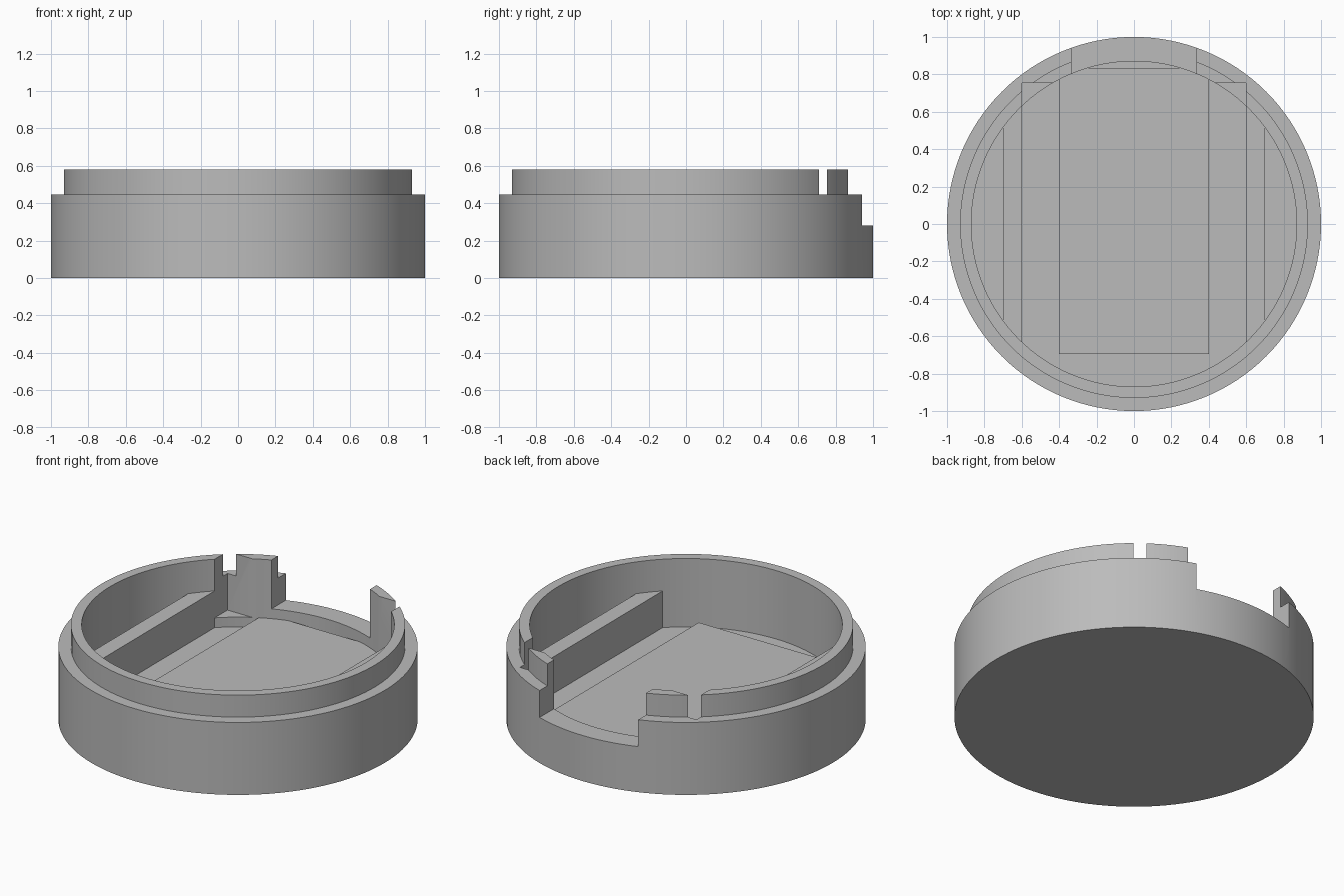
import bpy, bmesh, math
from mathutils import Vector

old = bpy.data.objects.get("Cube")
if old:
    bpy.data.objects.remove(old, do_unlink=True)

# Single flat material
grey = bpy.data.materials.new("plain_grey")
grey.use_nodes = True
colour = (0.5, 0.5, 0.5, 1)
grey.diffuse_color = colour
grey.node_tree.nodes["Principled BSDF"].inputs["Base Color"].default_value = colour

FLOOR, DECK, RAIL_TOP = 0.16, 0.22, 0.385
BODY_TOP, LIP_TOP, NOTCH = 0.445, 0.58, 0.28
OUTER, LIP, BORE = 1.0, 0.93, 0.87


def add_object(name, bm):
    bmesh.ops.recalc_face_normals(bm, faces=bm.faces)
    mesh = bpy.data.meshes.new(name)
    bm.to_mesh(mesh)
    bm.free()
    mesh.materials.append(grey)
    obj = bpy.data.objects.new(name, mesh)
    bpy.context.collection.objects.link(obj)
    return obj


def box(name, x0, x1, y0, y1, z0, z1):
    bm = bmesh.new()
    bmesh.ops.create_cube(bm, size=1)
    low, high = Vector((x0, y0, z0)), Vector((x1, y1, z1))
    for v in bm.verts:
        v.co = (low + high) / 2 + v.co * (high - low)
    return add_object(name, bm)


def lathe(name, profile, steps=128):
    bm = bmesh.new()
    verts = [bm.verts.new((r, 0, z)) for r, z in profile]
    edges = [bm.edges.new(pair) for pair in zip(verts, verts[1:])]
    bmesh.ops.spin(bm, geom=verts + edges, cent=(0, 0, 0), axis=(0, 0, 1),
                   angle=math.tau, steps=steps, use_duplicate=False)
    bmesh.ops.remove_doubles(bm, verts=bm.verts, dist=0.0001)
    return add_object(name, bm)


def activate(obj):
    bpy.ops.object.select_all(action="DESELECT")
    obj.select_set(True)
    bpy.context.view_layer.objects.active = obj


def cut(obj, cutter):
    cutter.hide_render = True
    mod = obj.modifiers.new("cut", "BOOLEAN")
    mod.operation, mod.solver, mod.object = "DIFFERENCE", "EXACT", cutter
    activate(obj)
    bpy.ops.object.modifier_apply(modifier=mod.name)
    bpy.data.objects.remove(cutter, do_unlink=True)


# Round cup with a stepped lip
cup = lathe("round_cup", [(0, 0), (OUTER, 0), (OUTER, BODY_TOP), (LIP, BODY_TOP),
                          (LIP, LIP_TOP), (BORE, LIP_TOP), (BORE, FLOOR), (0, FLOOR)])

# Rectangular pocket whose back corners slot through the lip
cut(cup, box("pocket_cutter", -0.6, 0.6, -0.5, 0.755, DECK, 1))
# Wide opening in the back wall
cut(cup, box("notch_cutter", -0.335, 0.335, 0.5, 1.2, NOTCH, 1))

activate(cup)
bpy.ops.object.shade_smooth_by_angle(angle=math.radians(30))

# Raised deck on the floor
box("floor_deck", -0.4, 0.4, -0.695, 0.835, FLOOR - 0.02, DECK)

# Side rails running into the wall
for side, name in ((-1, "right_rail"), (1, "left_rail")):
    xs = sorted((side * 0.6, side * 0.7))
    box(name, xs[0], xs[1], -0.63, 0.63, FLOOR - 0.02, RAIL_TOP)
